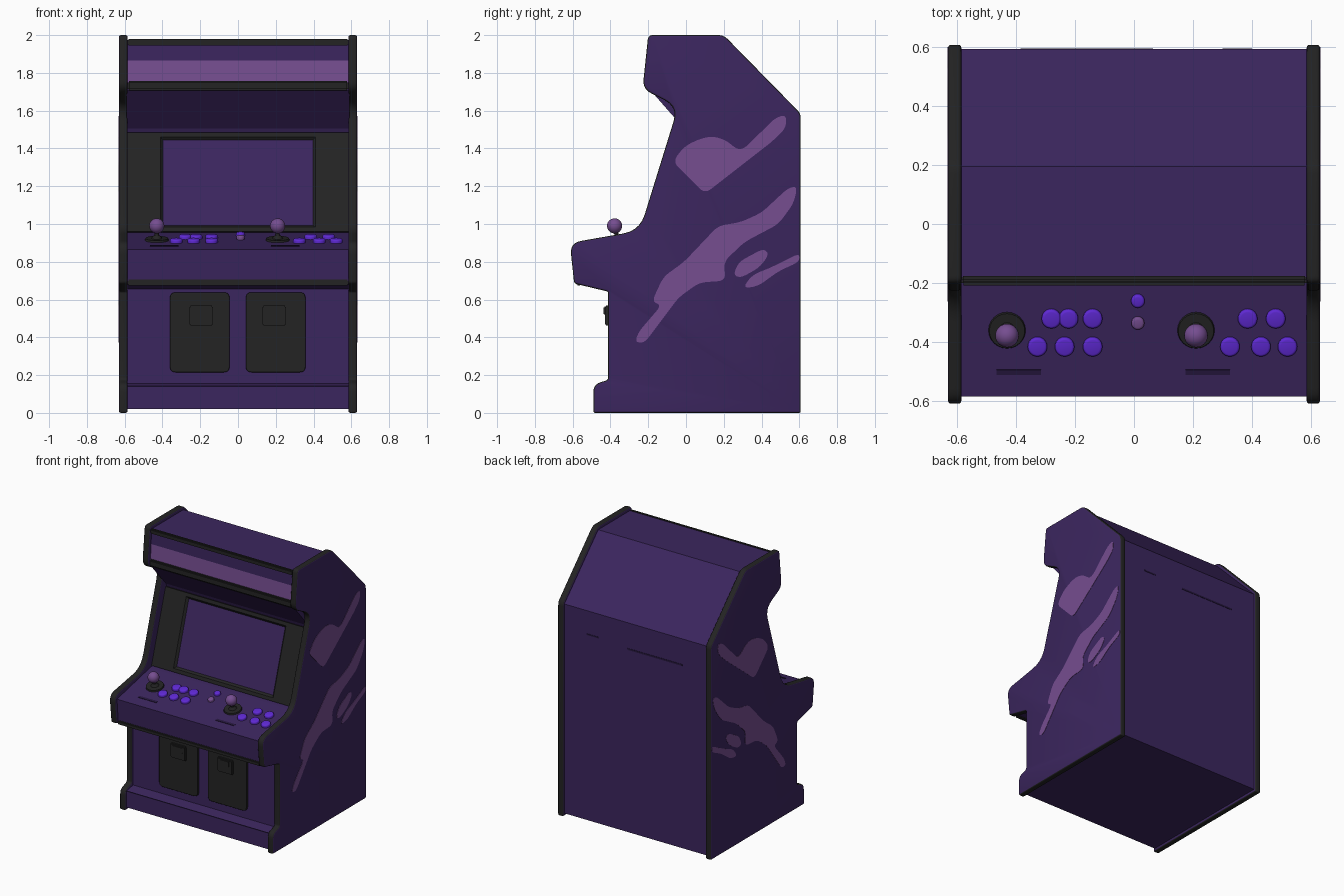
import bpy, bmesh, math
from mathutils import Vector, Matrix

old = bpy.data.objects.get("Cube")
if old:
    bpy.data.objects.remove(old, do_unlink=True)


def material(name, rgb):
    m = bpy.data.materials.new(name)
    m.use_nodes = True
    m.diffuse_color = (*rgb, 1)
    bsdf = m.node_tree.nodes["Principled BSDF"]
    bsdf.inputs["Base Color"].default_value = (*rgb, 1)
    bsdf.inputs["Roughness"].default_value = 0.7
    return m


PURPLE = material("cabinet purple", (0.044, 0.019, 0.112))
BLACK = material("trim black", (0.017, 0.017, 0.017))
LILAC = material("lilac", (0.18, 0.075, 0.28))
VIOLET = material("button violet", (0.115, 0.022, 0.66))
DARK = material("slot purple", (0.02, 0.009, 0.05))


def finish(name, bm, mats, smooth=False):
    bmesh.ops.recalc_face_normals(bm, faces=bm.faces)
    me = bpy.data.meshes.new(name)
    bm.to_mesh(me)
    bm.free()
    for m in mats:
        me.materials.append(m)
    ob = bpy.data.objects.new(name, me)
    bpy.context.collection.objects.link(ob)
    if smooth:
        bpy.ops.object.select_all(action='DESELECT')
        ob.select_set(True)
        bpy.context.view_layer.objects.active = ob
        bpy.ops.object.shade_smooth_by_angle(angle=math.radians(40))
    return ob


def rounded(pts, default=0.0):
    """Fillet each corner of a closed outline; a third value is its own radius."""
    out = []
    for i, p in enumerate(pts):
        r = p[2] if len(p) > 2 else default
        c = Vector(p[:2])
        a = Vector(pts[i - 1][:2]) - c
        b = Vector(pts[(i + 1) % len(pts)][:2]) - c
        if r <= 0:
            out.append(c)
            continue
        a = c + a.normalized() * min(r, a.length * 0.45)
        b = c + b.normalized() * min(r, b.length * 0.45)
        for k in range(6):
            t = k / 5
            out.append(a * (1 - t) ** 2 + c * 2 * t * (1 - t) + b * t * t)
    return out


def prism(pts, lo, hi, axis="x", bevel=0.0):
    """Extrude an outline along x (outline in y,z) or along y (outline in x,z)."""
    bm = bmesh.new()
    place = (lambda p: (lo, p[0], p[1])) if axis == "x" else (lambda p: (p[0], lo, p[1]))
    face = bm.faces.new([bm.verts.new(place(p)) for p in pts])
    ext = bmesh.ops.extrude_face_region(bm, geom=[face])
    step = Vector((hi - lo, 0, 0)) if axis == "x" else Vector((0, hi - lo, 0))
    moved = [v for v in ext["geom"] if isinstance(v, bmesh.types.BMVert)]
    bmesh.ops.translate(bm, verts=moved, vec=step)
    bmesh.ops.recalc_face_normals(bm, faces=bm.faces)
    if bevel:
        caps = [f for f in bm.faces if len(f.verts) == len(pts)]
        edges = list({e for f in caps for e in f.edges})
        bmesh.ops.bevel(bm, geom=edges, offset=bevel, segments=3, profile=0.5, affect='EDGES')
    return bm


def box(name, loc, size, mat, tilt=0.0, bevel=0.0):
    bm = bmesh.new()
    bmesh.ops.create_cube(bm, size=1)
    bmesh.ops.scale(bm, vec=size, verts=bm.verts)
    if bevel:
        bmesh.ops.bevel(bm, geom=bm.edges[:], offset=bevel, segments=2, affect='EDGES')
    bm.transform(Matrix.Translation(loc) @ Matrix.Rotation(tilt, 4, 'X'))
    return finish(name, bm, [mat])


def disc(name, loc, r_low, r_top, height, mat, tilt, bevel=0.0):
    bm = bmesh.new()
    bmesh.ops.create_cone(bm, cap_ends=True, segments=24, radius1=r_low, radius2=r_top, depth=height)
    if bevel:
        rim = [e for e in bm.edges if all(v.co.z > 0 for v in e.verts)]
        bmesh.ops.bevel(bm, geom=rim, offset=bevel, segments=3, profile=0.5, affect='EDGES')
    bm.transform(Matrix.Translation(loc) @ Matrix.Rotation(tilt, 4, 'X'))
    return finish(name, bm, [mat], True)


def ball(name, loc, r, mat):
    bm = bmesh.new()
    bmesh.ops.create_uvsphere(bm, u_segments=24, v_segments=14, radius=r)
    bmesh.ops.translate(bm, verts=bm.verts, vec=loc)
    return finish(name, bm, [mat], True)


# Side panels: purple faces with a rounded black edge trim
side = rounded([(-.49, 0, .01), (-.49, .15, .04), (-.412, .175, .015), (-.412, .642, .01),
                (-.592, .685, .015), (-.615, .9, .06), (-.245, .965, .09), (-.042, 1.62, .08),
                (-.23, 1.715, .05), (-.2, 2, .025), (.2, 2, .03), (.607, 1.585, .025), (.607, 0, .01)])
for label, s in (("left", 1), ("right", -1)):
    bm = prism(side, s * .585, s * .63, bevel=.01)
    for f in bm.faces:
        f.material_index = 0 if abs(f.normal.x) > .95 else 1
    finish(label + "_side_panel", bm, [PURPLE, BLACK], True)

# Cabinet body between the panels
body = [(-.475, .02), (-.475, .14), (-.395, .155), (-.395, .655), (-.57, .69), (-.585, .865),
        (-.2, .95), (-.165, .955), (.0, 1.48), (-.01, 1.505), (-.19, 1.71), (-.18, 1.975),
        (.195, 1.975), (.592, 1.575), (.592, .02)]
finish("cabinet_body", prism(body, -.59, .59), [PURPLE])

# Painted side shapes
decals = {
    "upper_streak": [(-.07, 1.33), (-.01, 1.41), (.07, 1.45), (.14, 1.465), (.21, 1.445), (.27, 1.395),
                     (.31, 1.40), (.47, 1.56), (.53, 1.58), (.53, 1.51), (.46, 1.44), (.10, 1.16)],
    "long_streak": [(-.18, .59), (-.12, .72), (-.01, .80), (.17, .99), (.29, 1.01), (.40, 1.06),
                    (.54, 1.19), (.59, 1.2), (.57, 1.11), (.49, 1.0), (.31, .905), (.20, .80),
                    (.21, .70), (.07, .69), (-.04, .61), (-.22, .37), (-.27, .375), (-.25, .43),
                    (-.13, .57)],
    "short_streak": [(.25, .73), (.28, .80), (.41, .87), (.44, .84), (.39, .77), (.29, .715)],
    "low_streak": [(.30, .66), (.35, .73), (.45, .77), (.6, .845), (.6, .80), (.49, .75), (.38, .67)],
}
for name, pts in decals.items():
    for label, s in (("left", 1), ("right", -1)):
        finish(label + "_" + name, prism(rounded(pts, .04), s * .626, s * .632), [LILAC])

# Marquee with black trim bars
finish("marquee", prism([(-.192, 1.75), (-.178, 1.955), (-.17, 1.955), (-.18, 1.75)], -.585, .585), [LILAC])
box("marquee_top_trim", (0, -.183, 1.963), (1.17, .025, .035), BLACK, bevel=.006)
box("marquee_bottom_trim", (0, -.193, 1.733), (1.17, .03, .05), BLACK, bevel=.008)
box("control_lip_trim", (0, -.567, .69), (1.17, .025, .03), BLACK, bevel=.006)
box("kick_seam", (0, -.475, .14), (1.17, .004, .006), DARK)

# Monitor bezel with a sunken screen
bm = bmesh.new()
bmesh.ops.create_cube(bm, size=1)
bmesh.ops.scale(bm, vec=(1.17, .03, .55), verts=bm.verts)
front = min(bm.faces, key=lambda f: f.calc_center_median().y)
bmesh.ops.inset_individual(bm, faces=[front], thickness=.035)
for v in front.verts:
    v.co.x = math.copysign(.41, v.co.x)
bmesh.ops.inset_individual(bm, faces=[front], thickness=.025, depth=-.02)
bm.transform(Matrix.Translation((0, -.083, 1.218)) @ Matrix.Rotation(-.305, 4, 'X'))
finish("monitor_bezel", bm, [BLACK])

# Coin doors
for label, x0, x1 in (("right", -.36, -.045), ("left", .042, .357)):
    outline = rounded([(x0, .215), (x1, .215), (x1, .638), (x0, .638)], .03)
    finish(label + "_coin_door", prism(outline, -.414, -.39, "y", .005), [BLACK])
    xc = (x0 + x1) / 2 + (.008 if label == "right" else -.008)
    box(label + "_coin_slot", (xc, -.418, .515), (.125, .024, .105), BLACK, bevel=.006)
    box(label + "_coin_return", (xc, -.424, .54), (.085, .024, .045), BLACK, bevel=.005)

# Control panel
TILT = .217


def panel_z(y):
    return .865 + (y + .585) * .221


def button(name, x, y, r, mat):
    disc(name, (x, y, panel_z(y) + .004), r, r, .032, mat, TILT, .009)


stations = {
    "right": (-.43, [(-.28, -.32), (-.222, -.32), (-.14, -.32), (-.327, -.415), (-.235, -.415), (-.14, -.415)]),
    "left": (.21, [(.385, -.32), (.48, -.32), (.325, -.415), (.43, -.415), (.52, -.415)]),
}
for label, (jx, spots) in stations.items():
    z = panel_z(-.36)
    disc(label + "_joystick_base", (jx, -.36, z), .066, .06, .02, BLACK, TILT)
    disc(label + "_joystick_boot", (jx, -.363, z + .015), .034, .014, .025, BLACK, TILT)
    disc(label + "_joystick_shaft", (jx, -.37, z + .045), .011, .011, .09, BLACK, .1)
    ball(label + "_joystick_ball", (jx, -.378, .99), .04, LILAC)
    for i, (x, y) in enumerate(spots):
        button(f"{label}_button_{i + 1}", x, y, .033, VIOLET)
    box(label + "_panel_slot", (jx + .04, -.502, panel_z(-.502)), (.15, .018, .006), DARK, TILT)
button("start_button_back", .013, -.26, .023, VIOLET)
button("start_button_front", .013, -.335, .022, LILAC)

# Rear vent slots
box("rear_vent_long", (-.16, .592, 1.38), (.45, .005, .012), DARK)
box("rear_vent_short", (.35, .592, 1.4), (.1, .005, .01), DARK)
